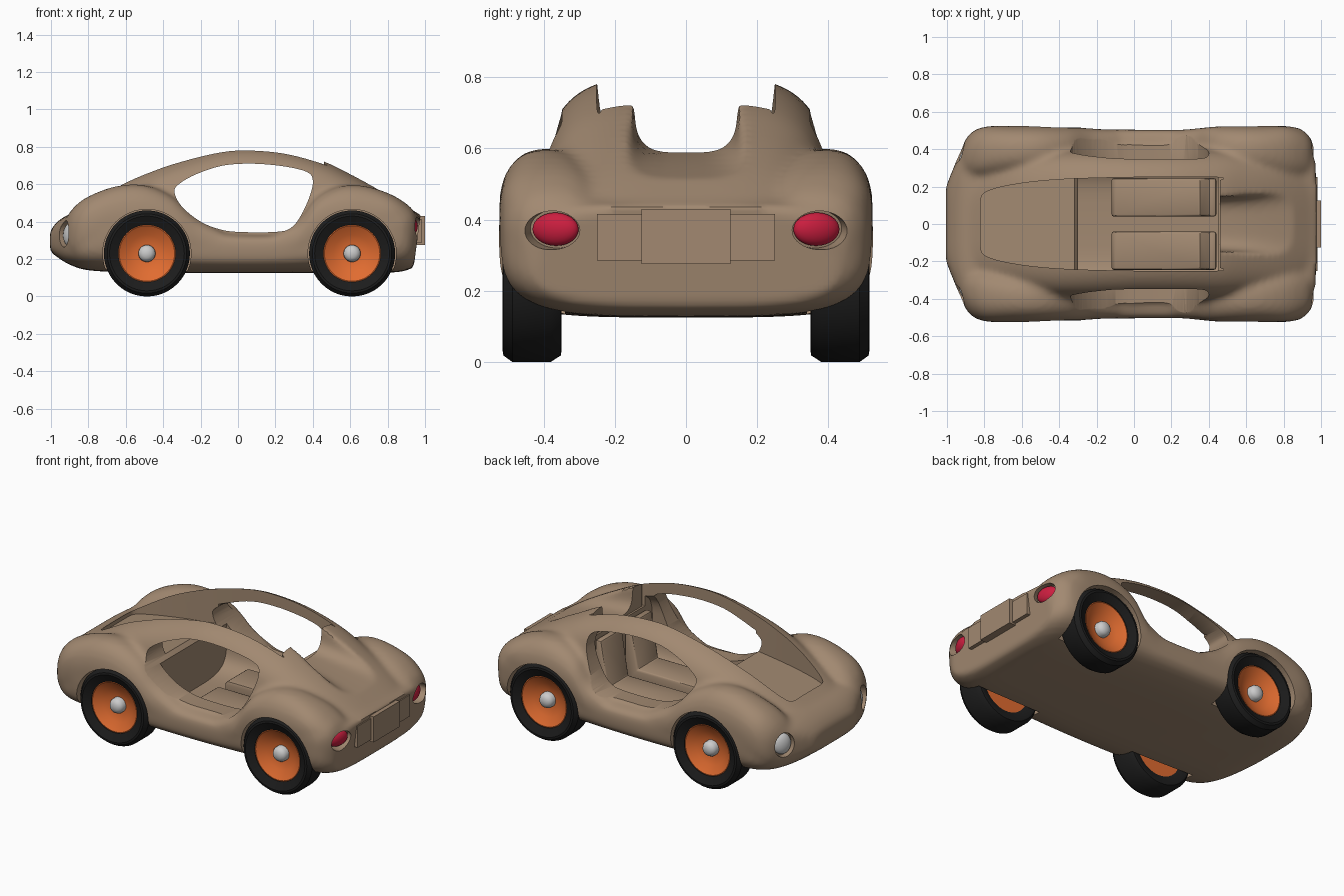
import bpy, bmesh, math
from mathutils import Vector, Matrix

cube = bpy.data.objects.get("Cube")
if cube:
    bpy.data.objects.remove(cube)


def material(name, rgb):
    m = bpy.data.materials.new(name)
    m.use_nodes = True
    m.diffuse_color = (*rgb, 1)
    m.node_tree.nodes["Principled BSDF"].inputs["Base Color"].default_value = (*rgb, 1)
    return m


tan = material("tan_body", (.36, .25, .165))
orange = material("orange_rim", (.75, .15, .03))
black = material("black_rubber", (.012, .012, .012))
red = material("red_lens", (.6, .013, .05))
silver = material("silver_metal", (.6, .6, .6))


def spline(points, steps, closed=False):
    """Smooth curve through the points."""
    n, out = len(points), []
    for i in range(n if closed else n - 1):
        picks = [(i + k) % n if closed else min(max(i + k, 0), n - 1) for k in (-1, 0, 1, 2)]
        a, b, c, d = (Vector(points[k]) for k in picks)
        for s in range(steps):
            t = s / steps
            out.append(b + (c - a) * (t / 2) + (2 * a - 5 * b + 4 * c - d) * (t * t / 2)
                       + (3 * b - 3 * c + d - a) * (t ** 3 / 2))
    if not closed:
        out.append(Vector(points[-1]))
    return out


def skin(bm, rings, loop=False):
    """Bridge rings of points into a closed solid."""
    rows = [[bm.verts.new(p) for p in ring] for ring in rings]
    pairs = list(zip(rows, rows[1:])) + ([(rows[-1], rows[0])] if loop else [])
    for a, b in pairs:
        for i in range(len(a)):
            j = (i + 1) % len(a)
            bm.faces.new((a[i], a[j], b[j], b[i]))
    if not loop:
        bm.faces.new(rows[0])
        bm.faces.new(rows[-1])


def slab(bm, outline, y0, y1):
    """Extrude a side outline across the car."""
    skin(bm, [[(x, y, z) for x, z in outline] for y in (y0, y1)])


def loft(bm, stations, power, side=1, steps=6):
    """Rounded sections: x, centre y, half width, low z, middle z, top z."""
    def curve(v):
        return math.copysign(abs(v) ** (2 / power), v)
    rings = []
    for x, yc, w, low, mid, top in spline(stations, steps):
        ring = []
        for k in range(48):
            t = math.tau * k / 48
            c, s = curve(math.cos(t)), curve(math.sin(t))
            ring.append((x, side * (yc + w * c), mid + s * (top - mid if s > 0 else mid - low)))
        rings.append(ring)
    skin(bm, rings)


def lathe(bm, profile, x, z, side, loop=False):
    """Turn a (radius, y) profile round a sideways axle."""
    turns = [math.tau * k / 48 for k in range(48)]
    skin(bm, [[(x + r * math.cos(t), side * y, z + r * math.sin(t)) for t in turns]
              for r, y in profile], loop)


def make(name, bm):
    bmesh.ops.recalc_face_normals(bm, faces=bm.faces[:])
    mesh = bpy.data.meshes.new(name)
    bm.to_mesh(mesh)
    bm.free()
    obj = bpy.data.objects.new(name, mesh)
    bpy.context.collection.objects.link(obj)
    return obj


def finish(obj, mat, degrees=35):
    obj.data.materials.clear()
    obj.data.materials.append(mat)
    bpy.ops.object.select_all(action='DESELECT')
    obj.select_set(True)
    bpy.context.view_layer.objects.active = obj
    bpy.ops.object.shade_smooth_by_angle(angle=math.radians(degrees))


def baked(obj):
    bpy.context.view_layer.update()
    graph = bpy.context.evaluated_depsgraph_get()
    mesh = bpy.data.meshes.new_from_object(obj.evaluated_get(graph))
    obj.modifiers.clear()
    return mesh


def fuse(obj, iterations):
    """Melt overlapping solids into one skin and soften the joints."""
    melt = obj.modifiers.new("melt", 'REMESH')
    melt.mode, melt.voxel_size = 'VOXEL', .015
    blend = obj.modifiers.new("blend", 'SMOOTH')
    blend.factor, blend.iterations = .5, iterations
    obj.data = baked(obj)


def cut(obj, bm):
    cutter = make("cutter", bm)
    cutter.hide_render = True
    for solver in ('MANIFOLD', 'EXACT'):
        mod = obj.modifiers.new("cut", 'BOOLEAN')
        mod.operation, mod.solver, mod.object = 'DIFFERENCE', solver, cutter
        mesh = baked(obj)
        if len(mesh.polygons) and len(mesh.polygons) != len(obj.data.polygons):
            obj.data = mesh
            break
    bpy.data.objects.remove(cutter)


# Body: lower hull, cabin and four fenders fused into one smooth skin
hull = [(-1.005, 0, .2, .24, .3, .35), (-.965, 0, .3, .21, .3, .4), (-.9, 0, .44, .17, .32, .44),
        (-.8, 0, .515, .14, .34, .46), (-.6, 0, .525, .13, .34, .47), (-.3, 0, .51, .125, .28, .4),
        (0, 0, .505, .125, .26, .35), (.3, 0, .505, .125, .28, .36), (.6, 0, .52, .125, .36, .46),
        (.85, 0, .52, .13, .38, .47), (.94, 0, .46, .155, .36, .45), (.98, 0, .33, .17, .33, .44)]
cabin = [(-.95, 0, .2, .2, .3, .4), (-.85, 0, .3, .2, .32, .465), (-.62, 0, .36, .2, .35, .61),
         (-.45, 0, .395, .2, .35, .687), (-.3, 0, .405, .2, .35, .74), (-.1, 0, .408, .2, .35, .792),
         (.05, 0, .408, .2, .35, .805), (.25, 0, .408, .2, .35, .787), (.45, 0, .405, .2, .35, .73),
         (.6, 0, .39, .2, .35, .66), (.8, 0, .36, .2, .35, .548), (.95, 0, .3, .2, .33, .45)]
front_fender = [(-.925, .33, .07, .24, .32, .41), (-.88, .36, .12, .2, .33, .475),
                (-.8, .38, .14, .2, .37, .535), (-.65, .39, .135, .2, .4, .59),
                (-.5, .395, .13, .2, .4, .595), (-.35, .4, .12, .2, .36, .535),
                (-.22, .41, .1, .2, .3, .42), (-.05, .42, .08, .2, .27, .33)]
rear_fender = [(.2, .42, .08, .2, .27, .34), (.32, .41, .1, .2, .3, .41),
               (.42, .4, .12, .2, .4, .53), (.55, .395, .13, .2, .42, .59),
               (.68, .39, .135, .2, .42, .59), (.82, .38, .14, .2, .42, .545),
               (.92, .365, .12, .2, .38, .48), (.955, .35, .09, .25, .36, .43)]
bm = bmesh.new()
loft(bm, hull, 4)
loft(bm, cabin, 3.6)
for side in (1, -1):
    loft(bm, front_fender, 2.4, side)
    loft(bm, rear_fender, 2.4, side)
body = make("body_shell", bm)
fuse(body, 3)

# Valley down the rear deck and raked tail, softened into the skin
bm = bmesh.new()
loft(bm, [(.3, 0, .145, .592, .76, .95), (.46, 0, .145, .588, .76, .95),
          (.65, 0, .165, .562, .75, .95), (.85, 0, .22, .516, .72, .95),
          (1, 0, .27, .47, .7, .95)], 4)
cut(body, bm)
bm = bmesh.new()
slab(bm, [(.932, .1), (.982, .48), (1.1, .48), (1.1, .1)], -.6, .6)
cut(body, bm)
fuse(body, 5)

# Cabin hollow under the roof rails
bm = bmesh.new()
loft(bm, [(-.3, 0, .32, .2, .42, .65), (-.1, 0, .32, .2, .42, .72),
          (.2, 0, .32, .2, .42, .72), (.45, 0, .32, .2, .42, .66)], 4)
cut(body, bm)

# Open roof from the cowl to the rear deck
half = [(-.82, .12), (-.795, .17), (-.65, .21), (-.4, .238), (0, .25), (.445, .25), (.46, .235)]
plan = [(x, side * y) for side in (1, -1) for x, y in spline(half, 4)[::side]]
bm = bmesh.new()
skin(bm, [[(x, y, .46 + .09 * (x + .82)) for x, y in plan], [(x, y, 1) for x, y in plan]])
cut(body, bm)

# Side window openings
window = spline([(-.34, .56), (-.3, .48), (-.2, .4), (-.1, .36), (0, .345), (.2, .345),
                 (.28, .365), (.335, .43), (.385, .54), (.4, .62), (.37, .665), (.25, .695),
                 (.08, .71), (-.08, .7), (-.22, .655), (-.31, .605)], 4, True)
bm = bmesh.new()
slab(bm, window, -.7, .7)
cut(body, bm)

# Wheel arches
axles = {"front": -.487, "rear": .61}
for x in axles.values():
    for side in (1, -1):
        bm = bmesh.new()
        lathe(bm, [(.236, .34), (.236, .7)], x, .23, side)
        cut(body, bm)


# Lamps: a domed lens in a recess cut into the body
def lamp(name, place, facing, wide, tall, sunk, mat):
    out = Vector(facing).normalized()
    turn = out.to_track_quat('Z', 'Y')
    bm = bmesh.new()
    socket = Matrix.LocRotScale(Vector(place), turn, Vector((wide * 1.15, tall * 1.15, .04)))
    bmesh.ops.create_cone(bm, cap_ends=True, segments=40, radius1=1, radius2=1, depth=2,
                          matrix=socket)
    cut(body, bm)
    bm = bmesh.new()
    dome = Matrix.LocRotScale(Vector(place) - out * sunk, turn, Vector((wide, tall, .03)))
    bmesh.ops.create_uvsphere(bm, u_segments=32, v_segments=16, radius=1, matrix=dome)
    finish(make(name, bm), mat)


for label, side in (("left", 1), ("right", -1)):
    lamp(f"{label}_headlight", (-.92, side * .375, .335), (-.87, side * .48, .1),
         .055, .062, .026, silver)
    lamp(f"{label}_taillight", (.955, side * .375, .37), (1, side * .3, -.1), .067, .047, .03, red)
finish(body, tan)

# Wheels
tyre = [(.153, .37), (.2, .35), (.212, .352), (.23, .38), (.23, .488), (.212, .513),
        (.2, .515), (.153, .492)]
rim = [(.156, .37), (.156, .488), (.148, .49), (.1, .46), (.05, .445)]
hub = [(.046, .44), (.045, .468), (.037, .483), (.022, .492), (.006, .495)]
for end, x in axles.items():
    for label, side in (("left", 1), ("right", -1)):
        for part, profile, mat in (("tyre", tyre, black), ("rim", rim, orange), ("hub", hub, silver)):
            bm = bmesh.new()
            lathe(bm, profile, x, .23, side, part == "tyre")
            finish(make(f"{end}_{label}_{part}", bm), mat)


def block(name, low, high):
    bm = bmesh.new()
    bmesh.ops.create_cube(bm, size=1)
    for v in bm.verts:
        v.co = [a if c < 0 else b for a, b, c in zip(low, high, v.co)]
    finish(make(name, bm), tan)


# Rear panel and plate
block("rear_panel", (.92, -.25, .285), (.98, .25, .415))
block("rear_plate", (.92, -.125, .275), (1, .125, .43))

# Seats
outline = [(-.12, .18), (-.12, .27), (-.1, .29), (.355, .29), (.4, .56), (.44, .56), (.44, .18)]
for label, side in (("left", 1), ("right", -1)):
    bm = bmesh.new()
    slab(bm, outline, side * .04, side * .245)
    seat = make(f"{label}_seat", bm)
    edge = seat.modifiers.new("soft_edge", 'BEVEL')
    edge.width, edge.segments = .012, 2
    seat.data = baked(seat)
    finish(seat, tan)
